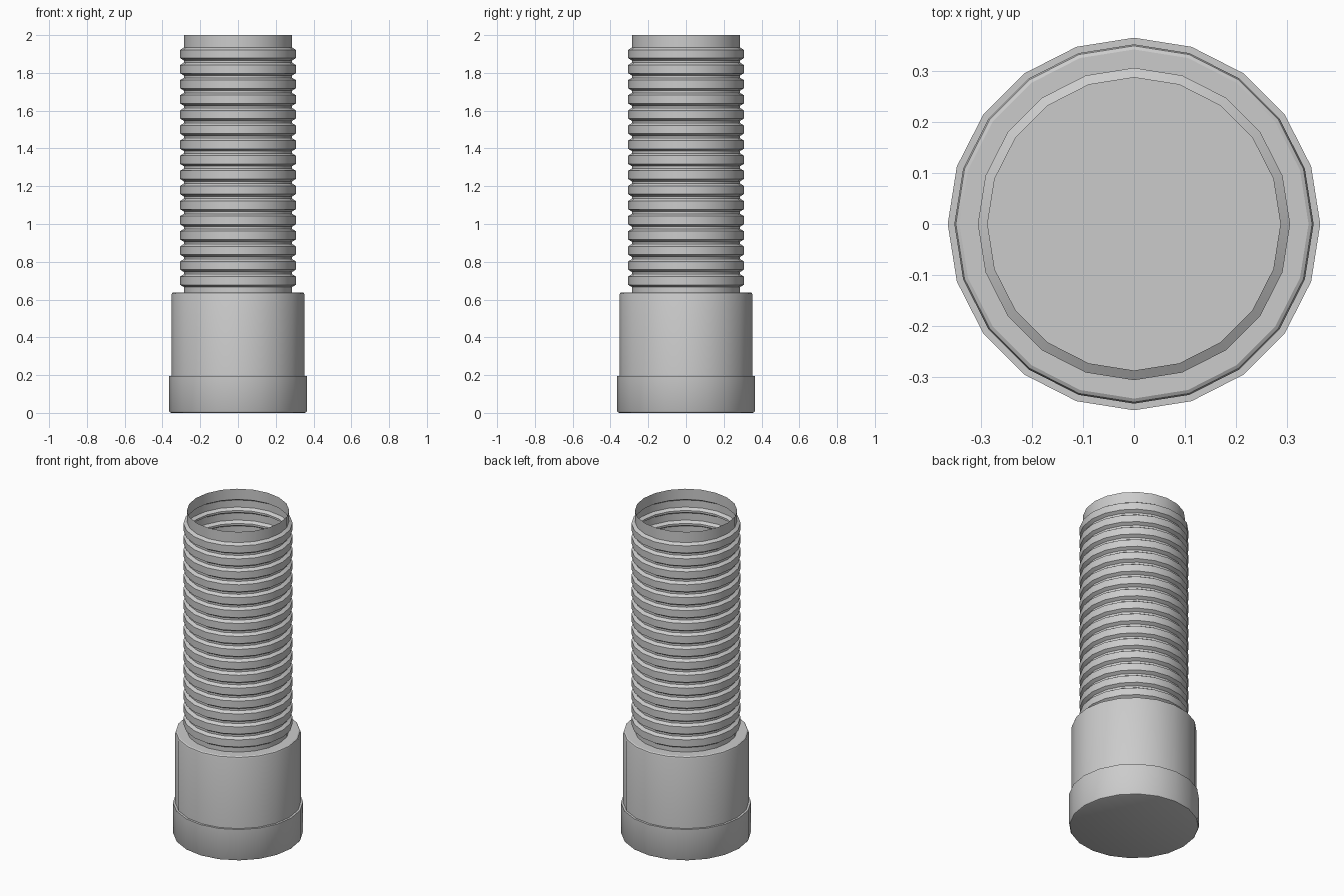
import bpy, bmesh, math

if "Cube" in bpy.data.objects:
    bpy.data.objects.remove(bpy.data.objects["Cube"])

SIDES = 20


def lathe(name, profile, cap_bottom=False, cap_top=False):
    """Spin a list of (radius, z) points around the z axis."""
    bm = bmesh.new()
    rings = []
    for r, z in profile:
        rings.append([bm.verts.new((r * math.cos(2 * math.pi * i / SIDES),
                                    r * math.sin(2 * math.pi * i / SIDES), z))
                      for i in range(SIDES)])
    for low, high in zip(rings, rings[1:]):
        for i in range(SIDES):
            j = (i + 1) % SIDES
            bm.faces.new((low[i], low[j], high[j], high[i]))
    if cap_bottom:
        bm.faces.new(rings[0][::-1])
    if cap_top:
        bm.faces.new(rings[-1])
    mesh = bpy.data.meshes.new(name)
    bm.to_mesh(mesh)
    bm.free()
    obj = bpy.data.objects.new(name, mesh)
    bpy.context.collection.objects.link(obj)
    bpy.ops.object.select_all(action='DESELECT')
    obj.select_set(True)
    bpy.context.view_layer.objects.active = obj
    bpy.ops.object.shade_smooth_by_angle(angle=math.radians(30))
    return obj


# Bottom collar with a slightly rounded foot
lathe("base_collar", [(0.354, 0), (0.361, 0.003), (0.365, 0.01),
                      (0.365, 0.195), (0.35, 0.195)], cap_bottom=True)

# Cup that sits in the collar, closed on top with a rounded rim
lathe("cup", [(0.352, 0.08), (0.352, 0.625), (0.349, 0.634), (0.342, 0.638)],
      cap_top=True)

# Corrugated hose, open at the top
INNER, OUTER = 0.287, 0.306
hose = [(INNER, 0.637)]
for k in range(16):
    c = 0.70 + 0.08 * k
    hose += [(INNER, c - 0.034), (OUTER, c - 0.022),
             (OUTER, c + 0.022), (INNER, c + 0.034)]
hose.append((INNER, 2.0))
lathe("ribbed_hose", hose)
